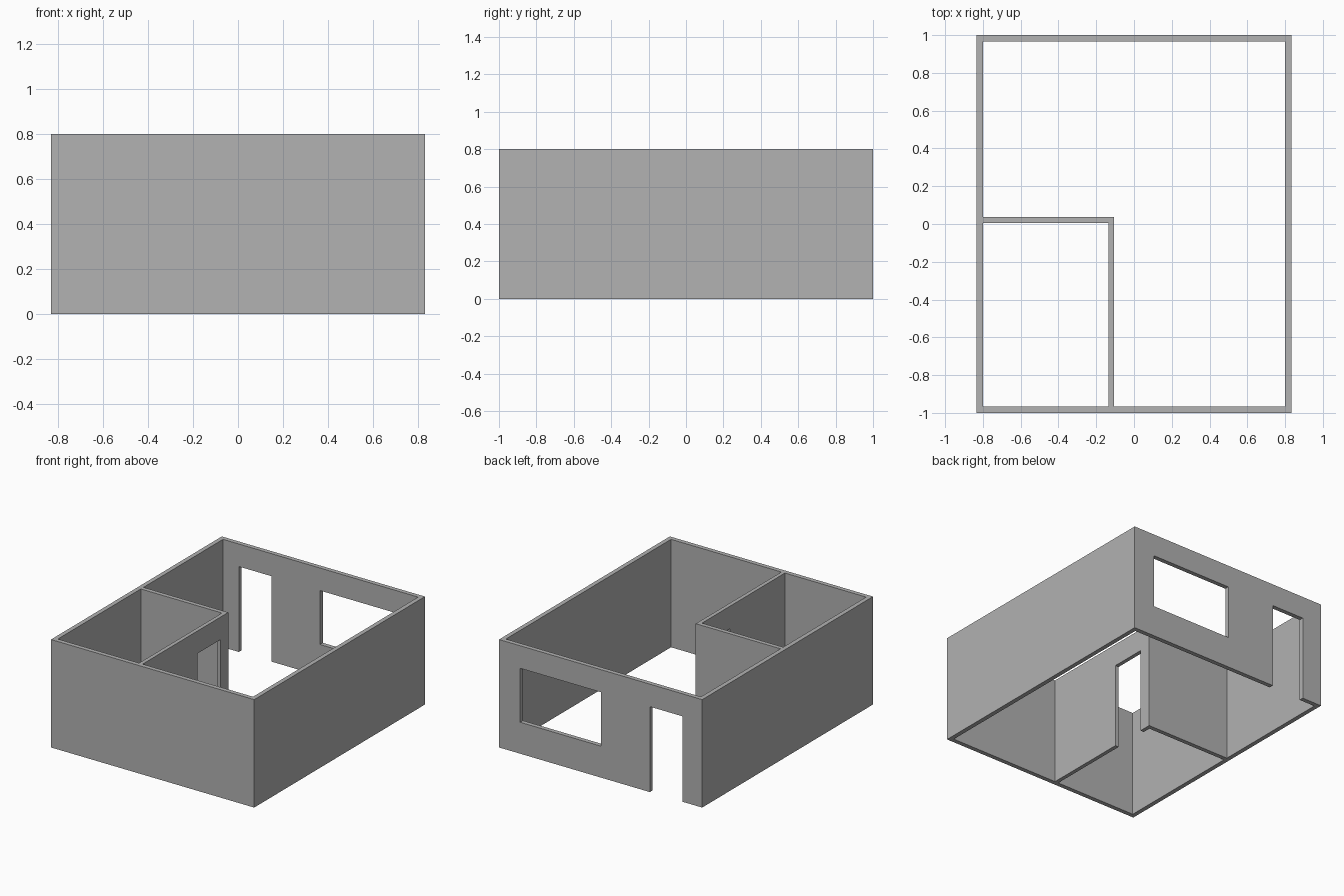
import bpy
import bmesh
from mathutils import Vector

if "Cube" in bpy.data.objects:
    bpy.data.objects.remove(bpy.data.objects["Cube"], do_unlink=True)

HALF_X, HALF_Y, HEIGHT = 0.833, 1.0, 0.8
WALL = 0.033
INNER_X, INNER_Y = HALF_X - WALL, HALF_Y - WALL
HEAD, SILL = 0.633, 0.233      # top of openings, bottom of window
OVER = 0.1                     # how far cutters poke through a wall

grey = bpy.data.materials.new("wall grey")
grey.use_nodes = True
grey.diffuse_color = (0.445, 0.445, 0.445, 1)
grey.node_tree.nodes["Principled BSDF"].inputs["Base Color"].default_value = grey.diffuse_color


def box(name, x, y, z):
    """Box between the given (low, high) limits on each axis."""
    bm = bmesh.new()
    bmesh.ops.create_cube(bm, size=1)
    size = Vector([hi - lo for lo, hi in (x, y, z)])
    centre = Vector([(hi + lo) / 2 for lo, hi in (x, y, z)])
    for v in bm.verts:
        v.co = v.co * size + centre
    mesh = bpy.data.meshes.new(name)
    bm.to_mesh(mesh)
    bm.free()
    mesh.materials.append(grey)
    obj = bpy.data.objects.new(name, mesh)
    bpy.context.collection.objects.link(obj)
    return obj


def cut(target, *cutters):
    """Subtract the cutters from the target, then discard them."""
    for cutter in cutters:
        mod = target.modifiers.new("opening", "BOOLEAN")
        mod.operation = "DIFFERENCE"
        mod.solver = "EXACT"
        mod.object = cutter
    graph = bpy.context.evaluated_depsgraph_get()
    result = bpy.data.meshes.new_from_object(target.evaluated_get(graph))
    target.modifiers.clear()
    target.data = result
    for cutter in cutters:
        bpy.data.objects.remove(cutter, do_unlink=True)


# Outer walls, open above and below, with a window and a door in the back
outer = box("outer_walls", (-HALF_X, HALF_X), (-HALF_Y, HALF_Y), (0, HEIGHT))
through_back = (INNER_Y - OVER, HALF_Y + OVER)
cut(outer,
    box("room_cutter", (-INNER_X, INNER_X), (-INNER_Y, INNER_Y), (-OVER, HEIGHT + OVER)),
    box("window_cutter", (-0.005, 0.66), through_back, (SILL, HEAD)),
    box("back_door_cutter", (-0.67, -0.403), through_back, (-OVER, HEAD)))

# Small room: cross wall, and side wall with a doorway
side = (-0.134, -0.105)
cross = (0.004, 0.036)
box("cross_partition", (-INNER_X, side[1]), cross, (0, HEIGHT))
partition = box("side_partition", side, (-INNER_Y, cross[0]), (0, HEIGHT))
cut(partition,
    box("inner_door_cutter", (side[0] - OVER, side[1] + OVER), (-0.323, -0.056), (-OVER, HEAD)))
